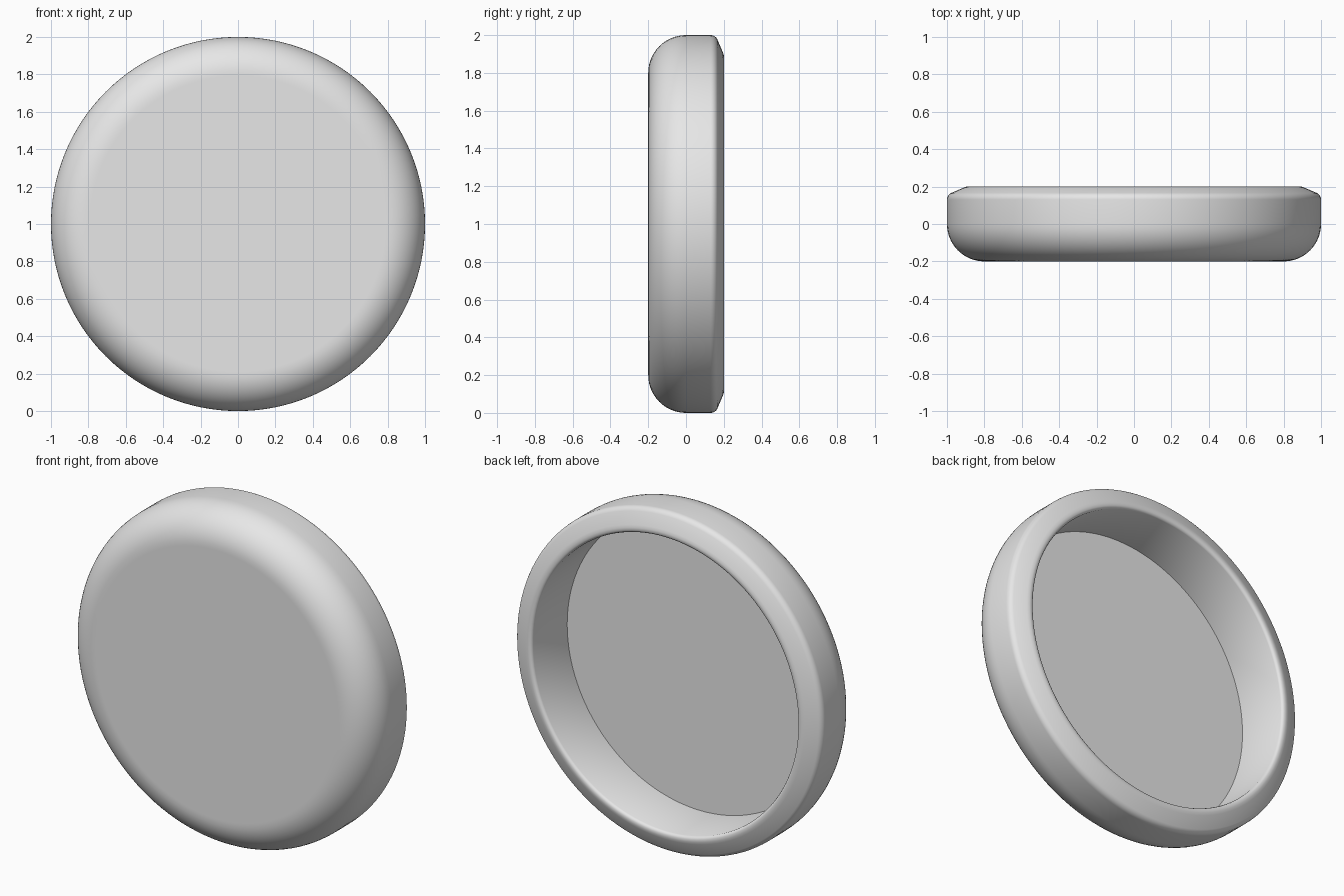
import bpy, bmesh, math
from mathutils import Vector

cube = bpy.data.objects.get("Cube")
if cube:
    bpy.data.objects.remove(cube, do_unlink=True)

SEGMENTS = 128


def arc(r, y, radius, start, end, steps):
    """Points (radius, depth) on an arc, angles in degrees from outward toward the back."""
    angles = [math.radians(start + (end - start) * i / steps) for i in range(steps + 1)]
    return [(r + radius * math.cos(a), y + radius * math.sin(a)) for a in angles]


# Plain grey material
grey = bpy.data.materials.new("plain grey")
grey.use_nodes = True
colour = (0.8, 0.8, 0.8, 1)
grey.diffuse_color = colour
grey.node_tree.nodes["Principled BSDF"].inputs["Base Color"].default_value = colour

# Half section: front face, rounded front edge, chamfered back edge, lip, recess
profile = [(0, -0.2), (0.79, -0.2)]
profile += arc(0.8, 0, 0.2, -90, 0, 14)
profile += arc(0.96, 0.13, 0.04, 0, 63, 6)
profile += [(0.91, 0.195), (0.895, 0.2), (0.88, 0.2)]
profile += [(0.87, 0.195), (0.865, 0.185)]
profile += [(0.865, -0.13), (0, -0.13)]

# Revolve the section around the front-to-back axis
bm = bmesh.new()
verts = [bm.verts.new((r, y, 1)) for r, y in profile]
edges = [bm.edges.new(pair) for pair in zip(verts, verts[1:])]
bmesh.ops.spin(bm, geom=verts + edges, cent=(0, 0, 1), axis=(0, 1, 0),
               angle=math.tau, steps=SEGMENTS)
bmesh.ops.remove_doubles(bm, verts=bm.verts, dist=0.0002)
bmesh.ops.recalc_face_normals(bm, faces=bm.faces)

mesh = bpy.data.meshes.new("round_cap")
bm.to_mesh(mesh)
bm.free()
mesh.materials.append(grey)
cap = bpy.data.objects.new("round_cap", mesh)
bpy.context.collection.objects.link(cap)

# Smooth surfaces with crisp recess edges
bpy.ops.object.select_all(action="DESELECT")
cap.select_set(True)
bpy.context.view_layer.objects.active = cap
bpy.ops.object.shade_smooth_by_angle(angle=math.radians(40))
